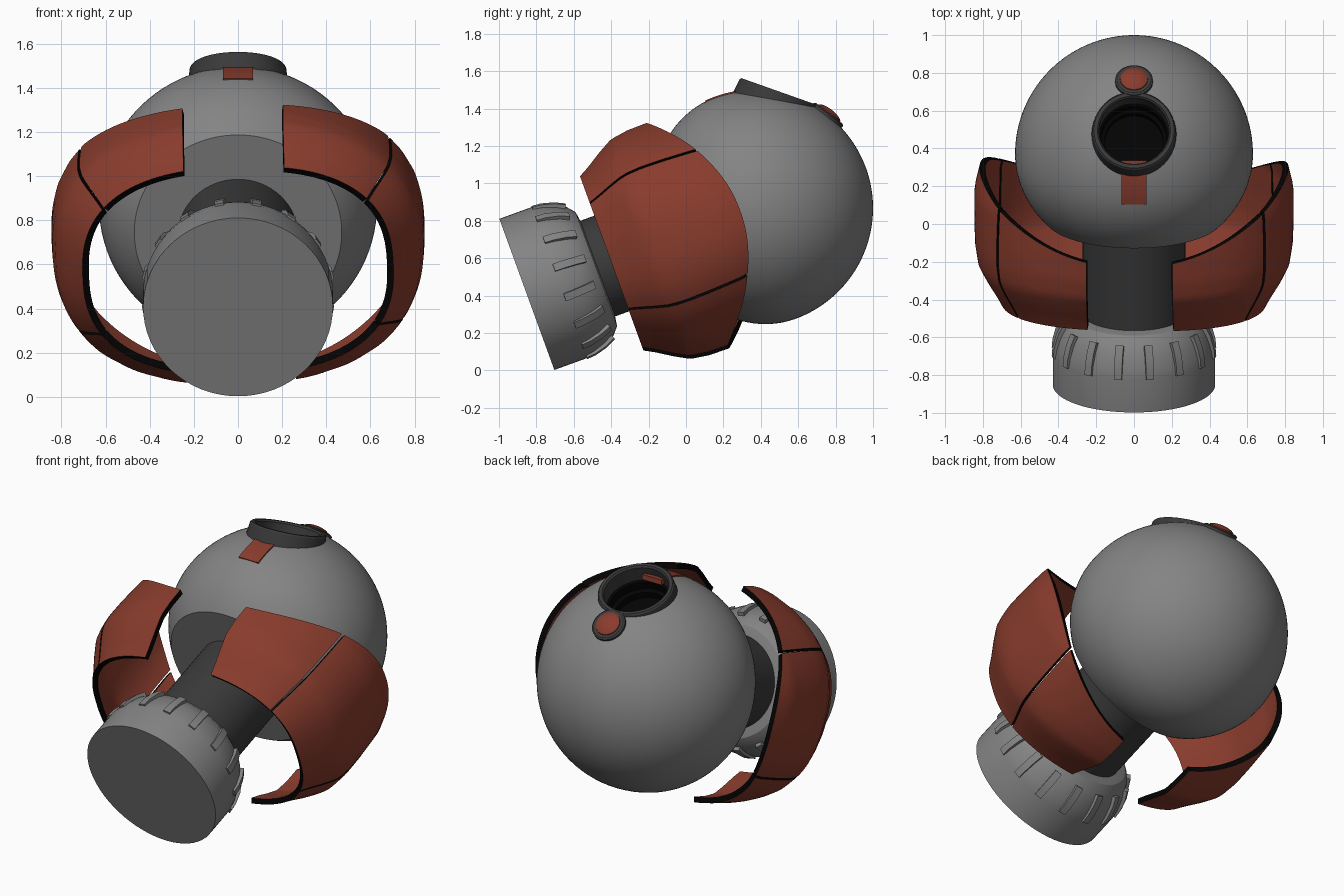
import bpy
import bmesh
from math import sin, cos, acos, asin, radians, pi
from mathutils import Matrix, Vector

cube = bpy.data.objects.get("Cube")
if cube:
    bpy.data.objects.remove(cube, do_unlink=True)


def material(name, r, g, b):
    m = bpy.data.materials.new(name)
    m.use_nodes = True
    m.diffuse_color = (r, g, b, 1)
    m.node_tree.nodes["Principled BSDF"].inputs["Base Color"].default_value = (r, g, b, 1)
    return m


GREY = material("grey", 0.23, 0.23, 0.23)
RED = material("rust_red", 0.25, 0.045, 0.026)
DARK = material("dark_grey", 0.042, 0.042, 0.042)
BLACK = material("black", 0.001, 0.001, 0.001)

R = 0.63
CENTRE = Matrix.Translation((0, 0.37, 0.868))
# Body frame: local z runs backwards along the tilted axis, local -y is up
BODY = CENTRE @ Matrix.Rotation(radians(-70), 4, "X")
# The knob and guards sit slightly below the body axis; the guards are rolled a little
KNOB = BODY @ Matrix.Translation((0, 0.016, 0))
COLLAR = KNOB @ Matrix.Rotation(radians(-2.2), 4, "Z")


def activate(obj):
    bpy.ops.object.select_all(action="DESELECT")
    obj.select_set(True)
    bpy.context.view_layer.objects.active = obj


def smooth(obj):
    activate(obj)
    bpy.ops.object.shade_smooth_by_angle(angle=radians(32))


def apply(obj, mod):
    activate(obj)
    bpy.ops.object.modifier_apply(modifier=mod.name)


def add(name, mesh, mats, matrix):
    obj = bpy.data.objects.new(name, mesh)
    bpy.context.collection.objects.link(obj)
    obj.matrix_world = matrix
    for m in mats:
        mesh.materials.append(m)
    return obj


def lathe(name, profile, mat, matrix, steps=64):
    """Spin a (radius, height) profile around local z."""
    bm = bmesh.new()
    vs = [bm.verts.new((r, 0, h)) for r, h in profile]
    edges = [bm.edges.new(p) for p in zip(vs, vs[1:])]
    bmesh.ops.spin(bm, geom=vs + edges, cent=(0, 0, 0), axis=(0, 0, 1),
                   angle=2 * pi, steps=steps)
    bmesh.ops.remove_doubles(bm, verts=bm.verts, dist=0.0005)
    bmesh.ops.recalc_face_normals(bm, faces=bm.faces)
    mesh = bpy.data.meshes.new(name)
    bm.to_mesh(mesh)
    bm.free()
    obj = add(name, mesh, [mat], matrix)
    smooth(obj)
    return obj


def patch(name, rows, thickness, mat, rim, matrix):
    """Thick curved plate from a grid of points, thickened inwards."""
    n = len(rows[0])
    faces = [(i * n + j, i * n + j + 1, (i + 1) * n + j + 1, (i + 1) * n + j)
             for i in range(len(rows) - 1) for j in range(n - 1)]
    mesh = bpy.data.meshes.new(name)
    mesh.from_pydata([p for row in rows for p in row], [], faces)
    mesh.update()
    if sum(p.normal.x * p.center.x + p.normal.y * p.center.y for p in mesh.polygons) < 0:
        mesh.flip_normals()
    obj = add(name, mesh, [mat, rim], matrix)
    mod = obj.modifiers.new("thickness", "SOLIDIFY")
    mod.thickness = thickness
    mod.offset = -1
    mod.material_offset_rim = 1
    apply(obj, mod)
    smooth(obj)


def interp(table, x):
    for (x0, y0), (x1, y1) in zip(table, table[1:]):
        if x <= x1:
            return y0 + (y1 - y0) * (x - x0) / (x1 - x0)
    return table[-1][1]


# Round body, slightly squashed towards its flat front
a_end = pi - asin(0.47 / R)
profile = []
for i in range(49):
    a = a_end * i / 48
    profile.append((R * sin(a), cos(a) * (R if a < pi / 2 else 0.54)))
ball = lathe("ball_body", profile + [(0, profile[-1][1])], GREY, BODY, 96)

# Socket hole, its collar and the dark cup inside
SOCKET = Matrix.Translation((0, 0.496, 1.492)) @ Matrix.Rotation(radians(-19.5), 4, "X")
cutter = lathe("socket_cutter", [(0, 0.1), (0.2, 0.1), (0.2, -0.23), (0, -0.23)], GREY, SOCKET)
cutter.hide_render = True
mod = ball.modifiers.new("socket", "BOOLEAN")
mod.operation = "DIFFERENCE"
mod.object = cutter
mod.solver = "EXACT"
apply(ball, mod)
bpy.data.objects.remove(cutter, do_unlink=True)
smooth(ball)
lathe("socket_collar", [(0.185, -0.11), (0.185, -0.01), (0.193, 0), (0.212, 0),
                        (0.219, -0.008), (0.232, -0.11), (0.185, -0.11)], DARK, SOCKET)
lathe("socket_cup", [(0.187, -0.1), (0.174, -0.11), (0.174, -0.16),
                     (0.155, -0.17), (0.155, -0.21), (0, -0.21)], BLACK, SOCKET)

# Tab in front of the socket, reaching through its collar
rows = []
for i in range(11):
    a = radians(-5 + 22 * i / 10)
    rows.append([(x, -0.634 * cos(a), 0.634 * sin(a)) for x in (-0.067, 0, 0.067)])
patch("socket_tab", rows, 0.03, RED, RED, BODY)

# Button behind the socket
BUTTON = CENTRE @ Matrix.Rotation(radians(-38), 4, "X") @ Matrix.Translation((0, 0, R))
lathe("button_base", [(0, -0.03), (0.1, -0.03), (0.1, 0.006), (0.09, 0.013), (0, 0.013)],
      DARK, BUTTON, 40)
lathe("button_cap", [(0.074, 0.01), (0.072, 0.018), (0.055, 0.028), (0.03, 0.034), (0, 0.036)],
      RED, BUTTON, 40)

# Shaft and knob
lathe("shaft", [(0, -0.95), (0.272, -0.95), (0.272, -0.33), (0, -0.33)], DARK, KNOB)
taper = [(0.43, -1.12), (0.421, -1.07), (0.397, -1.0), (0.365, -0.945), (0.325, -0.91)]
lathe("knob", [(0, -1.305), (0.43, -1.305)] + taper + [(0.26, -0.9), (0, -0.9)], GREY, KNOB)

# Grip ribs around the knob, standing prouder towards the back
for k in range(16):
    a = 2 * pi * (k + 0.5) / 16
    side = Vector((cos(a), sin(a), 0))
    across = Vector((-sin(a), cos(a), 0)) * 0.021
    rows = []
    for i, (r, u) in enumerate(taper[:4]):
        p = side * (r + 0.01 + 0.005 * i) + Vector((0, 0, u))
        rows.append([p - across, p + across])
    patch(f"knob_rib_{k + 1}", rows, 0.035, GREY, GREY, KNOB)

# Armour guards: rounded oval bands tapering to the front, split in three per side
FRONT = -0.822
WIDE, TALL = 0.845, 0.653
INSET = [(FRONT, 0.153), (-0.766, 0.122), (-0.68, 0.067), (-0.6, 0.022),
         (-0.5, 0.005), (-0.38, 0.0), (-0.2, 0.0), (-0.08, 0.03)]


def depth(t, s):
    back = -0.08 - 0.33 * sin(t) ** 2
    return FRONT + (back - FRONT) * s


def guard(name, sx, sv, t0, t1=None, end_x=None, n=16):
    """Band between two angles, or from an angle to a straight cut at end_x."""
    rows = []
    for i in range(17):
        s = i / 16
        power = 2 / (2.5 - 0.35 * s)
        stop = t1
        if end_x:
            wide = WIDE - 0.92 * interp(INSET, depth(radians(75), s))
            stop = acos((end_x / wide) ** (1 / power))
        row = []
        for j in range(n + 1):
            t = t0 + (stop - t0) * j / n
            u = depth(t, s)
            d = interp(INSET, u)
            x = (WIDE - 0.92 * d) * cos(t) ** power
            v = (TALL - d) * abs(sin(t)) ** power
            row.append((sx * x, -sv * (v if t > 0 else -v), u))
        rows.append(row)
    patch(name, rows, 0.032, RED, BLACK, COLLAR)


gap = radians(0.65)
upper, lower = radians(35), radians(29.5)
for label, sx in (("left", 1), ("right", -1)):
    guard(label + "_guard_side", sx, 1, -lower + gap, upper - gap, n=32)
    guard(label + "_guard_top", sx, 1, upper + gap, end_x=0.228)
    guard(label + "_guard_bottom", sx, -1, lower + gap, end_x=0.24)
